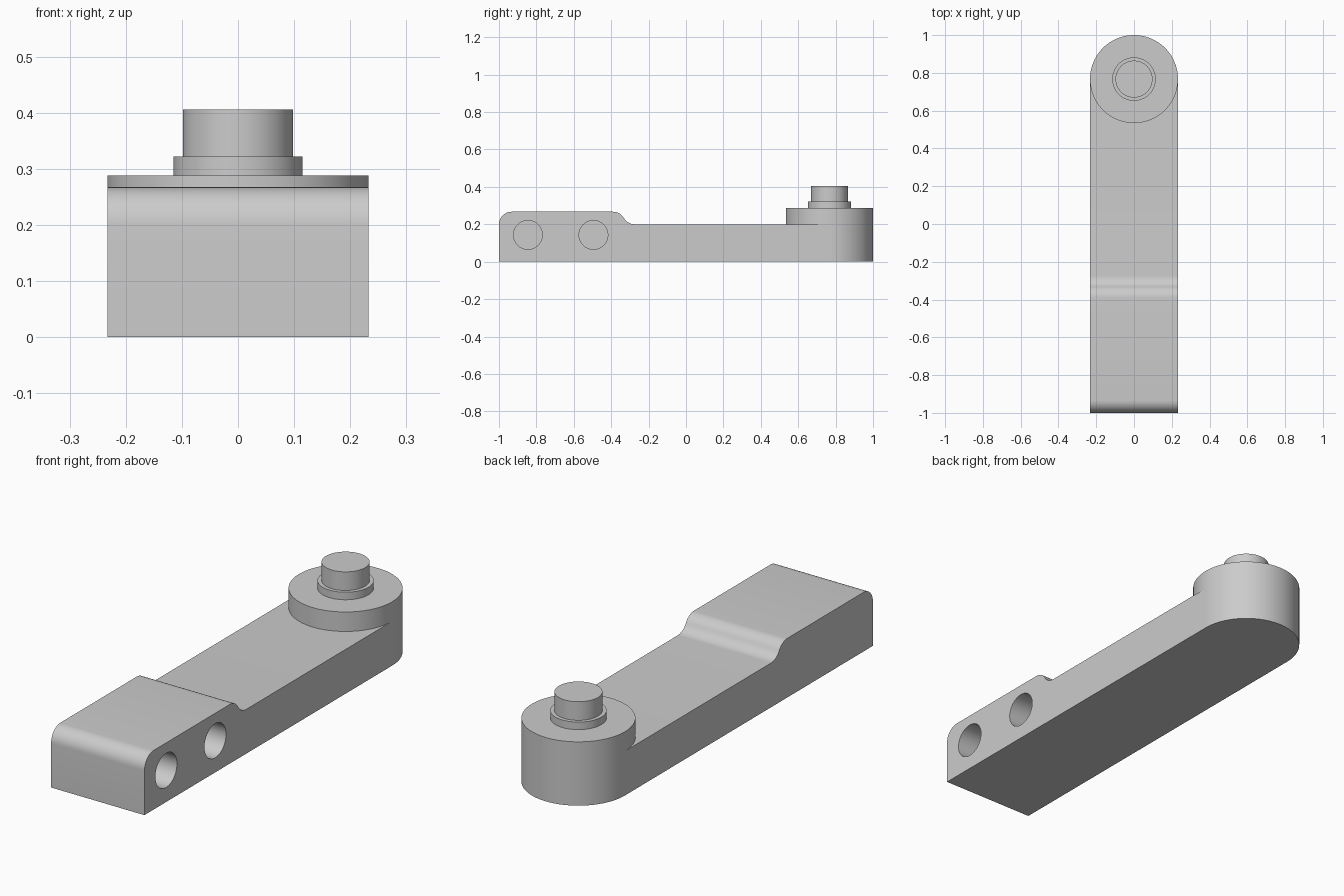
import bpy, bmesh
from math import sin, cos, radians

cube = bpy.data.objects.get("Cube")
if cube:
    bpy.data.objects.remove(cube)

HALF_W = 0.233          # half width of the arm, also the boss radius
PIVOT_Y = 1 - HALF_W    # boss axis
TOP, LOW = 0.267, 0.2   # heights of the thick and thin ends

grey = bpy.data.materials.new("plain_grey")
grey.use_nodes = True
GREY = (0.6, 0.6, 0.6, 1)
grey.diffuse_color = GREY
grey.node_tree.nodes["Principled BSDF"].inputs["Base Color"].default_value = GREY


def finish(obj):
    obj.data.materials.append(grey)
    bpy.ops.object.select_all(action='DESELECT')
    obj.select_set(True)
    bpy.context.view_layer.objects.active = obj
    bpy.ops.object.shade_smooth_by_angle(angle=radians(30))
    return obj


def arc(cy, cz, r, start, end, steps=10):
    angles = [radians(start + (end - start) * i / steps) for i in range(steps + 1)]
    return [(cy + r * cos(a), cz + r * sin(a)) for a in angles]


def cylinder(name, radius, z0, z1):
    bpy.ops.mesh.primitive_cylinder_add(vertices=96, radius=radius, depth=z1 - z0,
                                        location=(0, PIVOT_Y, (z0 + z1) / 2))
    obj = bpy.context.object
    obj.name = name
    return finish(obj)


# Arm: side profile with rounded front edge and S-shaped step, extruded across x
R = 0.067
STEP_Y = -0.39
profile = [(-1, 0)]
profile += arc(-1 + R, TOP - R, R, 180, 90)
profile += arc(STEP_Y, TOP - R, R, 90, 30)
profile += arc(STEP_Y + 2 * R * sin(radians(60)), LOW + R, R, 210, 270)[1:]
profile += [(PIVOT_Y, LOW), (PIVOT_Y, 0)]

bm = bmesh.new()
face = bm.faces.new([bm.verts.new((-HALF_W, y, z)) for y, z in profile])
side = bmesh.ops.extrude_face_region(bm, geom=[face])["geom"]
bmesh.ops.translate(bm, vec=(2 * HALF_W, 0, 0),
                    verts=[g for g in side if isinstance(g, bmesh.types.BMVert)])
bmesh.ops.recalc_face_normals(bm, faces=bm.faces)
mesh = bpy.data.meshes.new("arm")
bm.to_mesh(mesh)
bm.free()
arm = bpy.data.objects.new("arm", mesh)
bpy.context.collection.objects.link(arm)

# Blind mounting holes in the left side
HOLE_DEPTH = 0.3
for i, y in enumerate((-0.845, -0.495)):
    bpy.ops.mesh.primitive_cylinder_add(vertices=64, radius=0.077, depth=2 * HOLE_DEPTH,
                                        location=(HALF_W, y, 0.143),
                                        rotation=(0, radians(90), 0))
    cutter = bpy.context.object
    cutter.name = f"hole_cutter_{i + 1}"
    cut = arm.modifiers.new("hole", 'BOOLEAN')
    cut.operation = 'DIFFERENCE'
    cut.solver = 'EXACT'
    cut.object = cutter
    bpy.context.view_layer.objects.active = arm
    bpy.ops.object.modifier_apply(modifier=cut.name)
    bpy.data.objects.remove(cutter)
finish(arm)

# Round boss, collar and pin at the back end
cylinder("boss", HALF_W, 0, 0.288)
cylinder("collar", 0.115, 0.288, 0.322)
cylinder("pin", 0.098, 0.322, 0.406)
